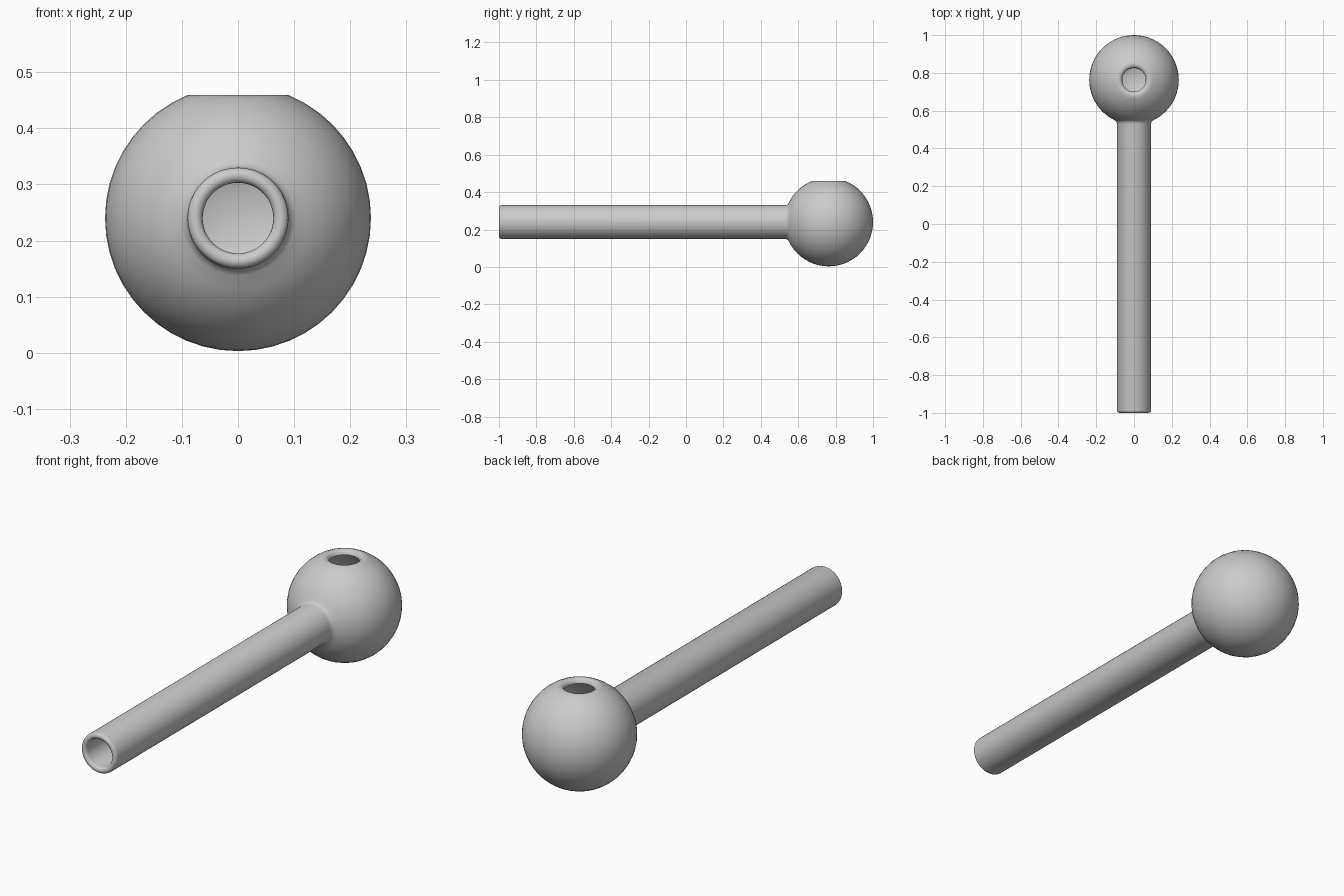
import bpy, bmesh
from math import sin, cos, pi, radians, asin
from mathutils import Matrix

cube = bpy.data.objects.get("Cube")
if cube:
    bpy.data.objects.remove(cube)

BULB_Y, BULB_Z, BULB_R = 0.763, 0.24, 0.237
TUBE_R, BORE_R = 0.09, 0.063
WALL = TUBE_R - BORE_R

grey = bpy.data.materials.new("plain grey")
grey.use_nodes = True
colour = (0.6, 0.6, 0.6, 1)
grey.diffuse_color = colour
grey.node_tree.nodes["Principled BSDF"].inputs["Base Color"].default_value = colour


def lathe(name, profile, closed, matrix, steps=48):
    """Spin (radius, height) points around z, then place with matrix."""
    bm = bmesh.new()
    verts = [bm.verts.new((r, 0, h)) for r, h in profile]
    pairs = list(zip(verts, verts[1:] + verts[:1])) if closed else list(zip(verts, verts[1:]))
    edges = [bm.edges.new(p) for p in pairs]
    bmesh.ops.spin(bm, geom=verts + edges, cent=(0, 0, 0), axis=(0, 0, 1),
                   angle=2 * pi, steps=steps, use_duplicate=False)
    bmesh.ops.remove_doubles(bm, verts=bm.verts, dist=1e-5)
    bmesh.ops.dissolve_degenerate(bm, edges=bm.edges, dist=1e-6)
    bmesh.ops.transform(bm, matrix=matrix, verts=bm.verts)
    bmesh.ops.recalc_face_normals(bm, faces=bm.faces)
    mesh = bpy.data.meshes.new(name)
    bm.to_mesh(mesh)
    bm.free()
    mesh.materials.append(grey)
    obj = bpy.data.objects.new(name, mesh)
    bpy.context.collection.objects.link(obj)
    return obj


def arc(radius, neck):
    """Bulb outline from the neck opening round to the far pole."""
    start = asin(neck / radius)
    points = []
    for i in range(25):
        a = start + (pi - start) * i / 24
        points.append((radius * sin(a), BULB_Y - radius * cos(a)))
    points[-1] = (0, BULB_Y + radius)
    return points


# Hollow tube and bulb: rounded mouth, outer skin, then inner skin back to the mouth
mid, half = (TUBE_R + BORE_R) / 2, WALL / 2
mouth = [(mid - half * cos(pi * i / 8), -1 + half - half * sin(pi * i / 8)) for i in range(9)]
outer = arc(BULB_R, TUBE_R + 0.012)
fillet = [(TUBE_R, outer[0][1] - 0.02), (TUBE_R + 0.003, outer[0][1] - 0.007)]
inner = arc(BULB_R - WALL, BORE_R)[::-1]
pipe = lathe("pipe_body", mouth + fillet + outer + inner, False,
             Matrix.Rotation(-pi / 2, 4, 'X'))
bm = bmesh.new()
bm.from_mesh(pipe.data)
# Join the inner bore from the bulb to the mouth
bmesh.ops.bridge_loops(bm, edges=[e for e in bm.edges if e.is_boundary])
bmesh.ops.recalc_face_normals(bm, faces=bm.faces)
bmesh.ops.translate(bm, verts=bm.verts, vec=(0, 0, BULB_Z))
bm.to_mesh(pipe.data)
bm.free()

# Cutter for the bulb opening, flared into a soft flat lip
cutter = lathe("opening_cutter",
               [(0, 0.3), (0.062, 0.3), (0.062, 0.44), (0.065, 0.45), (0.072, 0.457),
                (0.08, 0.459), (0.15, 0.46), (0.15, 0.6), (0, 0.6)],
               False, Matrix.Translation((0, BULB_Y, 0)))
cutter.hide_render = True
cutter.hide_viewport = True

cut = pipe.modifiers.new("opening", 'BOOLEAN')
cut.operation = 'DIFFERENCE'
cut.solver = 'EXACT'
cut.object = cutter

# Apply the cut and smooth the surfaces
bpy.context.view_layer.objects.active = pipe
pipe.select_set(True)
bpy.ops.object.modifier_apply(modifier=cut.name)
bpy.data.objects.remove(cutter)
bpy.ops.object.shade_smooth_by_angle(angle=radians(60))
